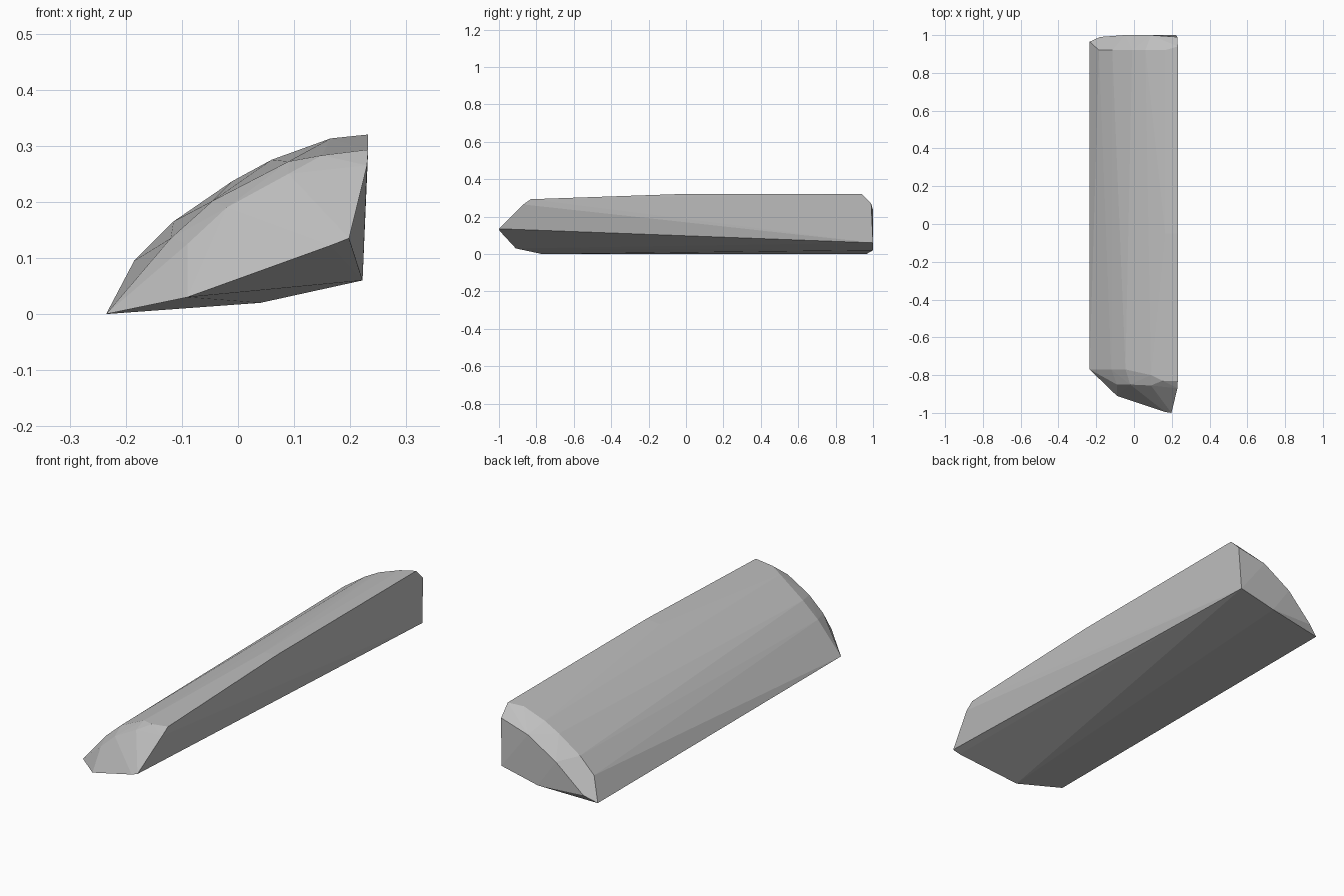
import bpy
import bmesh

default_cube = bpy.data.objects.get("Cube")
if default_cube:
    bpy.data.objects.remove(default_cube, do_unlink=True)


def make_material(name, color):
    material = bpy.data.materials.new(name)
    material.use_nodes = True
    material.diffuse_color = color
    shader = next(n for n in material.node_tree.nodes if n.type == "BSDF_PRINCIPLED")
    shader.inputs["Base Color"].default_value = color
    return material


def make_faceted_solid(name, sections, material):
    """Wrap flat facets around a series of cross-sections."""
    bm = bmesh.new()
    for section in sections:
        for point in section:
            bm.verts.new(point)
    result = bmesh.ops.convex_hull(bm, input=bm.verts[:])
    unused = {v for v in result["geom_interior"] + result["geom_unused"]
              if isinstance(v, bmesh.types.BMVert) and not v.link_faces}
    bmesh.ops.delete(bm, geom=list(unused), context="VERTS")
    bmesh.ops.recalc_face_normals(bm, faces=bm.faces[:])
    mesh = bpy.data.meshes.new(name)
    bm.to_mesh(mesh)
    bm.free()
    mesh.materials.append(material)
    obj = bpy.data.objects.new(name, mesh)
    bpy.context.collection.objects.link(obj)
    return obj


# Arched upper profile, as x and z
arch = [(-0.185, 0.095), (-0.115, 0.165), (-0.01, 0.237),
        (0.06, 0.275), (0.165, 0.313), (0.232, 0.32)]

# Long body: full arch at the back, its crown carried to the middle
back_shoulder = [(x, 0.92 if x < 0.2 else 0.94, z) for x, z in arch]
middle_crown = [(x, -0.05, z) for x, z in arch[-2:]]

# Back end: flat cut below the bevel, with a bent lower edge
back_cut = [(0.23, 0.99, 0.27), (0.09, 1, 0.235), (-0.05, 1, 0.15),
            (-0.18, 0.99, 0.03), (-0.235, 0.965, 0),
            (0.04, 1, 0.02), (0.222, 1, 0.06)]

# Front shoulder: slightly lower arch where the nose begins
front_shoulder = [(0.232, -0.83, 0.293), (0.15, -0.83, 0.283), (0.09, -0.8, 0.272),
                  (-0.045, -0.77, 0.202), (-0.12, -0.77, 0.135)]

# Nose: sloping facets that meet at a low slanted edge
nose_slope = [(0.23, -0.87, 0.265), (0.09, -0.855, 0.25),
              (-0.02, -0.85, 0.19), (-0.09, -0.85, 0.125)]
nose_edge = [(0.198, -1, 0.135), (0.165, -0.995, 0.122),
             (-0.09, -0.91, 0.03), (-0.235, -0.77, 0)]

grey = make_material("plain grey", (0.52, 0.52, 0.52, 1))
make_faceted_solid("faceted_slab",
                   [back_shoulder, middle_crown, back_cut,
                    front_shoulder, nose_slope, nose_edge], grey)
